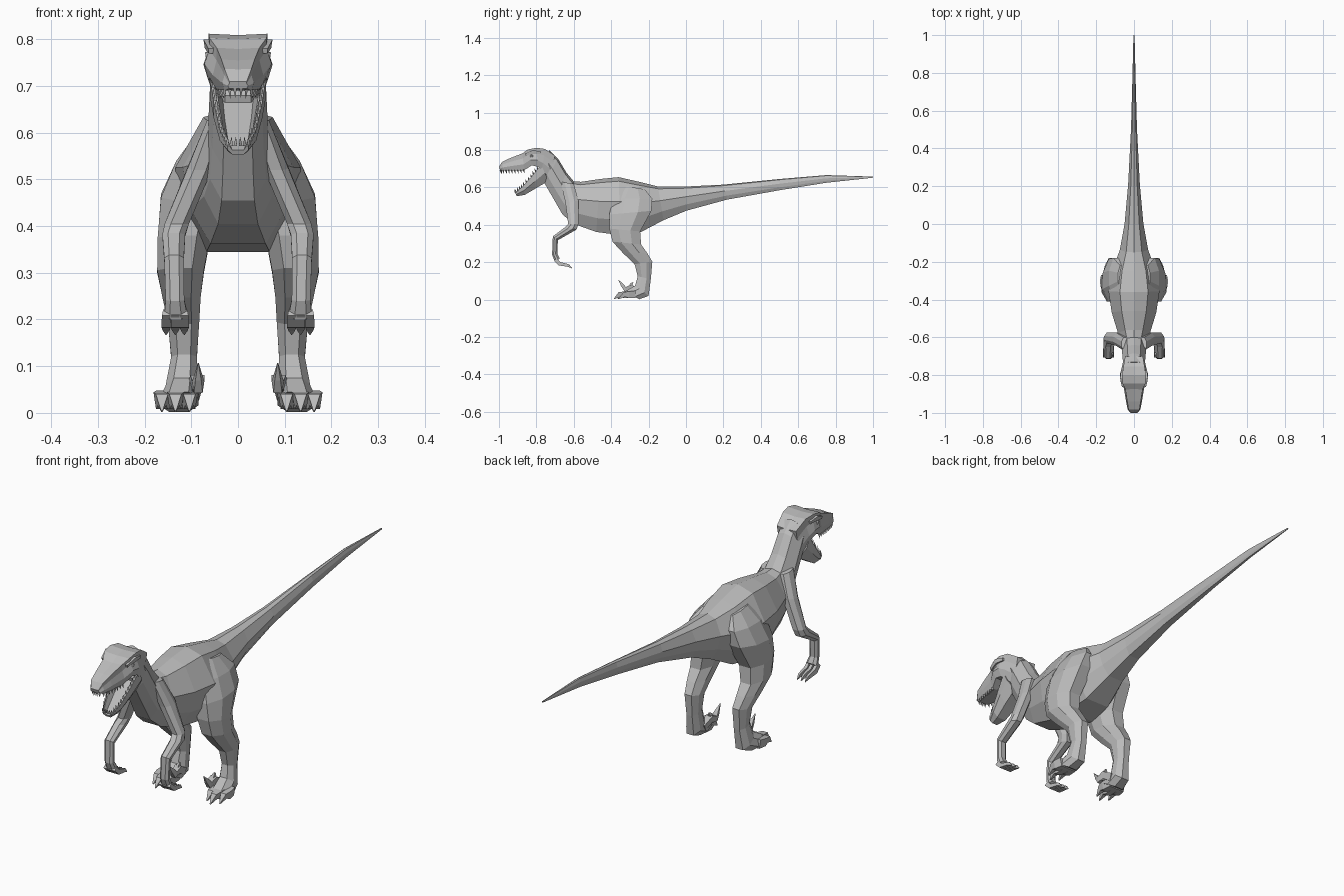
import bpy, bmesh, math
from mathutils import Vector

skin = bpy.data.materials.new("grey_skin")
skin.diffuse_color = (0.5, 0.5, 0.5, 1)


def finish(name, bm, mirror=False):
    bmesh.ops.recalc_face_normals(bm, faces=bm.faces)
    me = bpy.data.meshes.new(name)
    bm.to_mesh(me)
    bm.free()
    me.materials.append(skin)
    ob = bpy.data.objects.new(name, me)
    bpy.context.collection.objects.link(ob)
    if mirror:
        ob.modifiers.new("mirror", 'MIRROR').use_mirror_merge = False
    return ob


def skin_rings(bm, rings):
    """Join rings of points with quads and close both ends."""
    vs = [[bm.verts.new(p) for p in r] for r in rings]
    n = len(vs[0])
    for a, b in zip(vs, vs[1:]):
        for i in range(n):
            j = (i + 1) % n
            bm.faces.new((a[i], a[j], b[j], b[i]))
    bm.faces.new(vs[0])
    bm.faces.new(vs[-1])


def loft(name, profile, sections, mirror=False):
    """Section: y, z of one edge, y, z of the opposite edge, x range."""
    rings = []
    for ya, za, yb, zb, x0, x1 in sections:
        c, h = (x0 + x1) / 2, (x1 - x0) / 2
        rings.append([(c + u * h, ya + (yb - ya) * t, za + (zb - za) * t)
                      for u, t in profile])
    bm = bmesh.new()
    skin_rings(bm, rings)
    return finish(name, bm, mirror)


def tube(bm, path):
    """Tapered four-sided tube through points (x, y, z, radius)."""
    rings = []
    for i, (x, y, z, r) in enumerate(path):
        a, b = path[max(i - 1, 0)], path[min(i + 1, len(path) - 1)]
        d = Vector((0, b[1] - a[1], b[2] - a[2])).normalized()
        n = Vector((0, -d.z, d.y)) * r
        s, p = Vector((r, 0, 0)), Vector((x, y, z))
        rings.append([p + s * .7 + n, p + s - n, p - s - n, p - s * .7 + n])
    skin_rings(bm, rings)


def both(half):
    """Complete a half profile that runs from top to bottom."""
    return half + [(-u, t) for u, t in reversed(half) if u > 0]


def centred(rows):
    return [(a, b, c, d, -w, w) for a, b, c, d, w in rows]


# Tail, trunk and neck
loft("body", both([(0, 0), (.55, .07), (1, .42), (.86, .74), (.5, 1)]), centred([
    (1.0, .658, 1.0, .652, .003),
    (.75, .666, .75, .625, .009),
    (.5, .645, .5, .585, .016),
    (.2, .615, .22, .535, .031),
    (0, .605, 0, .475, .05),
    (-.15, .605, -.12, .425, .075),
    (-.25, .63, -.24, .362, .115),
    (-.36, .655, -.35, .345, .135),
    (-.46, .645, -.48, .362, .118),
    (-.56, .63, -.6, .405, .085),
    (-.6, .632, -.66, .455, .07),
    (-.64, .68, -.7, .525, .064),
    (-.685, .755, -.755, .62, .06),
    (-.73, .8, -.775, .68, .055)]))

# Skull and snout
loft("skull", both([(0, .03), (.85, 0), (.85, .3), (1, .65), (.85, 1)]), centred([
    (-.70, .77, -.725, .65, .055),
    (-.755, .806, -.77, .69, .066),
    (-.8, .812, -.79, .71, .074),
    (-.845, .803, -.825, .718, .072),
    (-.875, .782, -.865, .692, .054),
    (-.94, .757, -.94, .69, .042),
    (-.983, .737, -.98, .69, .034),
    (-1.0, .71, -.995, .695, .022)]))

# Hollow lower jaw
jaw_rows = [(-.775, .72, -.735, .635, .06), (-.82, .665, -.8, .597, .052),
            (-.872, .607, -.862, .56, .039), (-.914, .572, -.905, .553, .022)]
loft("lower_jaw", [(1, 0), (1, .5), (.55, 1), (-.55, 1), (-1, .5), (-1, 0),
                   (-.8, 0), (-.55, .5), (.55, .5), (.8, 0)], centred(jaw_rows))

# Teeth along both jaw rims
bm = bmesh.new()


def teeth(a, b, count, up):
    a, b = Vector(a), Vector(b)
    for i in range(count):
        p = a.lerp(b, (i + .5) / count)
        tip = p + Vector((0, -.006 if up else .004, .02 if up else -.02))
        base = [bm.verts.new(p + Vector((.005 * math.cos(k), .006 * math.sin(k), 0)))
                for k in (0, 2.1, 4.2)]
        top = bm.verts.new(tip)
        bm.faces.new(base)
        for k in range(3):
            bm.faces.new((base[k], base[(k + 1) % 3], top))


teeth((.046, -.86, .695), (.036, -.94, .692), 5, False)
teeth((.036, -.94, .692), (.026, -.985, .692), 3, False)
teeth((.022, -.988, .692), (0, -.993, .695), 2, False)
for a, b in zip(jaw_rows, jaw_rows[1:]):
    teeth((a[4] * .9, a[0], a[1] - .003), (b[4] * .9, b[0], b[1] - .003), 4, True)
teeth((.018, -.911, .572), (0, -.911, .572), 2, True)
finish("teeth", bm, True)

# Eyes and the brow ridges over them
bm = bmesh.new()
tube(bm, [(.062, -.775, .785, .006), (.064, -.815, .79, .01), (.058, -.86, .775, .006)])
finish("brow_ridge", bm, True)
bm = bmesh.new()
bmesh.ops.create_icosphere(bm, subdivisions=1, radius=.012)
bmesh.ops.translate(bm, verts=bm.verts, vec=(.06, -.825, .766))
finish("eye", bm, True)

# Limbs share a faceted cross-section
limb = both([(.5, 0), (1, .3), (1, .68), (.5, 1)])

loft("leg", limb, [
    (-.34, .61, -.22, .59, .04, .085),
    (-.39, .54, -.18, .54, .04, .132),
    (-.41, .455, -.185, .475, .04, .165),
    (-.41, .38, -.245, .365, .06, .172),
    (-.393, .31, -.24, .295, .073, .173),
    (-.335, .247, -.208, .25, .08, .162),
    (-.275, .19, -.18, .203, .083, .15),
    (-.258, .125, -.188, .11, .088, .143),
    (-.272, .075, -.2, .02, .085, .155),
    (-.325, .045, -.25, .002, .085, .168)], True)

loft("arm", limb, [
    (-.67, .63, -.60, .62, .02, .066),
    (-.645, .52, -.575, .53, .055, .108),
    (-.63, .405, -.575, .405, .105, .157),
    (-.65, .385, -.585, .375, .113, .162),
    (-.712, .338, -.685, .318, .116, .158),
    (-.716, .24, -.688, .245, .115, .155),
    (-.7, .2, -.675, .22, .108, .158)], True)

# Fingers with hooked claws
bm = bmesh.new()
for x in (.115, .134, .154):
    tube(bm, [(x, -.7, .215, .009), (x, -.675, .192, .01), (x, -.645, .186, .008),
              (x, -.628, .182, .007), (x, -.61, .168, .001)])
finish("fingers", bm, True)

# Toes with claws
bm = bmesh.new()
for x, dx, y in ((.108, -.004, -.365), (.132, .002, -.385), (.155, .008, -.36)):
    tube(bm, [(x, -.27, .028, .02), (x + dx, y + .055, .026, .018),
              (x + dx, y + .03, .028, .013), (x + dx, y, .004, .002)])
finish("toes", bm, True)

# Raised sickle claw on the inner toe
bm = bmesh.new()
tube(bm, [(.095, -.25, .04, .016), (.087, -.295, .066, .015), (.085, -.325, .055, .013),
          (.085, -.338, .075, .009), (.085, -.362, .106, .001)])
tube(bm, [(.088, -.31, .05, .011), (.086, -.29, .085, .007), (.086, -.283, .093, .002)])
finish("sickle_claw", bm, True)
